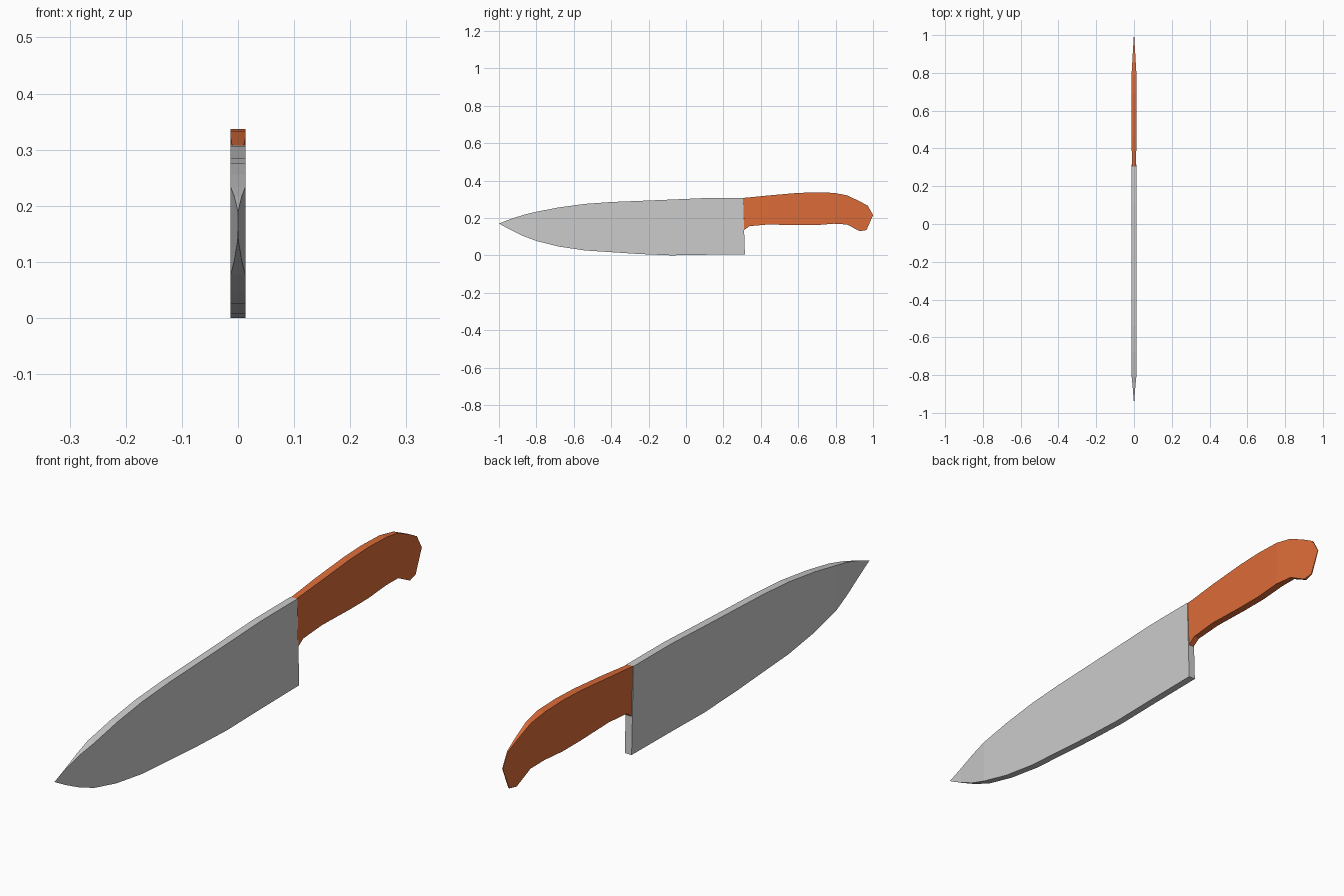
import bpy, bmesh

if "Cube" in bpy.data.objects:
    bpy.data.objects.remove(bpy.data.objects["Cube"])


def loft(name, stations, color=None):
    """Skin rectangular sections (y_bottom, z_bottom, y_top, z_top, half_width)."""
    bm = bmesh.new()
    rings = []
    for yb, zb, yt, zt, h in stations:
        rings.append([bm.verts.new(p) for p in
                      ((-h, yb, zb), (h, yb, zb), (h, yt, zt), (-h, yt, zt))])
    for a, b in zip(rings, rings[1:]):
        for i in range(4):
            j = (i + 1) % 4
            bm.faces.new((a[i], a[j], b[j], b[i]))
    bm.faces.new(rings[0])
    bm.faces.new(rings[-1])
    # Collapse the pointed ends
    bmesh.ops.remove_doubles(bm, verts=bm.verts, dist=0.0001)
    bmesh.ops.recalc_face_normals(bm, faces=bm.faces)
    mesh = bpy.data.meshes.new(name)
    bm.to_mesh(mesh)
    bm.free()
    obj = bpy.data.objects.new(name, mesh)
    bpy.context.collection.objects.link(obj)
    if color:
        mat = bpy.data.materials.new(name + "_material")
        mat.diffuse_color = color
        mat.use_nodes = True
        mat.node_tree.nodes["Principled BSDF"].inputs["Base Color"].default_value = mat.diffuse_color
        mesh.materials.append(mat)
    return obj


T = 0.013  # half thickness of the knife

# Blade: thin tip, curved belly and spine, square heel
blade = [(y, zb, y, zt, h) for y, zb, zt, h in (
    (-1.0, 0.17, 0.17, 0.0), (-0.94, 0.137, 0.193, 0.001),
    (-0.87, 0.103, 0.216, 0.0065), (-0.8, 0.077, 0.233, T),
    (-0.68, 0.047, 0.256, T), (-0.54, 0.026, 0.275, T),
    (-0.4, 0.017, 0.285, T), (-0.25, 0.007, 0.291, T),
    (-0.08, 0.0, 0.298, T), (0.1, 0.003, 0.306, T))]
blade.append((0.315, 0.005, 0.305, 0.307, T))
loft("blade", blade)

# Handle: slim neck, swelling grip, hooked and tapered butt
loft("handle", [
    (0.311, 0.136, 0.305, 0.307, 0.0105),
    (0.34, 0.156, 0.34, 0.31, 0.011),
    (0.44, 0.165, 0.44, 0.32, T),
    (0.59, 0.161, 0.59, 0.333, T),
    (0.69, 0.161, 0.69, 0.337, T),
    (0.79, 0.169, 0.79, 0.334, T),
    (0.86, 0.165, 0.86, 0.321, 0.009),
    (0.93, 0.129, 0.93, 0.288, 0.005),
    (0.965, 0.135, 0.972, 0.265, 0.002),
    (1.0, 0.215, 1.0, 0.216, 0.001),
], (0.72, 0.15, 0.04, 1))
